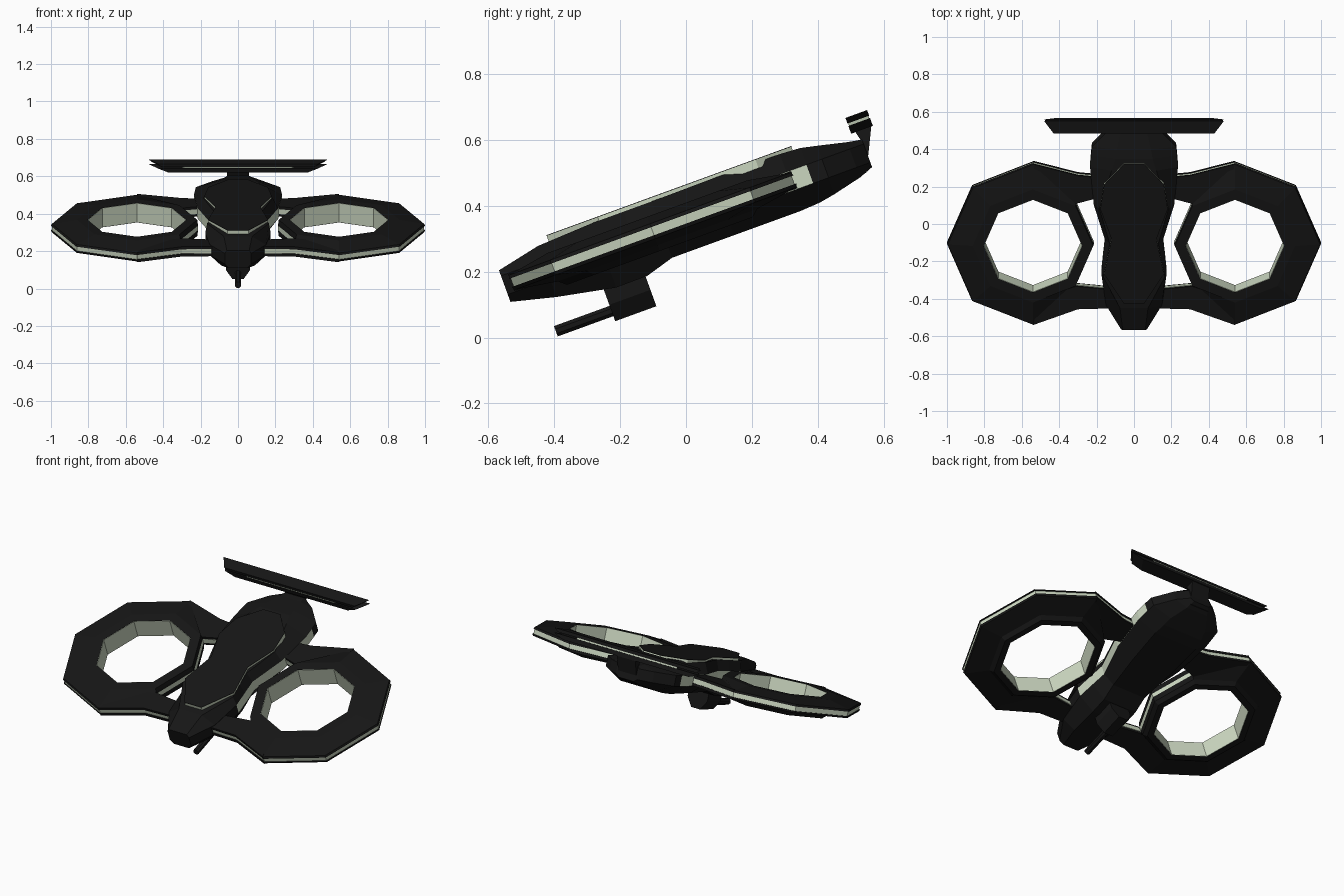
import bpy, bmesh
from math import sin, cos, pi, radians
from mathutils import Matrix

if "Cube" in bpy.data.objects:
    bpy.data.objects.remove(bpy.data.objects["Cube"])

# Everything is modelled level, then pitched nose-down and lifted
TILT = Matrix.Translation((0, 0, 0.36)) @ Matrix.Rotation(radians(20), 4, 'X')


def material(name, rgb):
    m = bpy.data.materials.new(name)
    m.diffuse_color = (*rgb, 1)
    m.use_nodes = True
    m.node_tree.nodes["Principled BSDF"].inputs["Base Color"].default_value = m.diffuse_color
    return m


DARK = material("dark_shell", (0.008, 0.008, 0.008))
PALE = material("pale_core", (0.60, 0.68, 0.53))


def loft(name, loops, mats, cyclic=False, pale=None):
    """Skin a list of equal-length closed loops; cap the ends unless cyclic."""
    bm = bmesh.new()
    rows = [[bm.verts.new(p) for p in lp] for lp in loops]
    n, count = len(rows[0]), len(rows)
    for i in range(count if cyclic else count - 1):
        a, b = rows[i], rows[(i + 1) % count]
        for j in range(n):
            f = bm.faces.new((a[j], a[(j + 1) % n], b[(j + 1) % n], b[j]))
            if pale and pale(i, j):
                f.material_index = 1
    if not cyclic:
        bm.faces.new(rows[0])
        bm.faces.new(rows[-1])
    bmesh.ops.recalc_face_normals(bm, faces=bm.faces)
    bmesh.ops.transform(bm, matrix=TILT, verts=bm.verts)
    me = bpy.data.meshes.new(name)
    bm.to_mesh(me)
    bm.free()
    for m in mats:
        me.materials.append(m)
    ob = bpy.data.objects.new(name, me)
    bpy.context.collection.objects.link(ob)
    return ob


def slab(name, outline, z0, z1, mat, s0=1, s1=1):
    """Flat plate from an (x, y) outline, with optional x taper."""
    return loft(name, [[(x * s, y, z) for x, y in outline]
                       for z, s in ((z0, s0), (z1, s1))], [mat])


def mirrored(half):
    return half + [(-x, y) for x, y in reversed(half)]


# Fuselage: (y, belt half width, top half width, top z, bottom half width, bottom z)
stations = [(-.587, .07, .06, .048, .05, -.054), (-.45, .15, .075, .077, .09, -.088),
            (-.27, .175, .165, .086, .11, -.123), (-.17, .165, .145, .086, .11, -.122),
            (-.08, .155, .13, .086, .11, -.096), (.12, .215, .185, .088, .13, -.096),
            (.335, .235, .12, .088, .14, -.096), (.40, .23, .10, .084, .13, -.092),
            (.45, .225, .09, .073, .12, -.083), (.54, .14, .07, .052, .07, -.062),
            (.585, .07, .06, .044, .05, -.045)]
loops = []
for y, hw, tw, zt, bw, zb in stations:
    half = [(bw, zb), (hw, -.03), (hw, .03), (tw, zt)]
    loops.append([(x, y, z) for x, z in mirrored(half)])
loft("fuselage", loops, [DARK, PALE], pale=lambda i, j: 2 <= i < 7 and i != 5 and j in (1, 5)
     or i == 5 and j in (1, 5))

# Canopy panel with pale edge and dark lid
canopy = mirrored([(.055, -.415), (.16, -.25), (.12, -.05), (.18, .12), (.16, .26), (.055, .376)])
slab("canopy_edge", canopy, .07, .097, PALE)
slab("canopy_lid", canopy, .097, .099, DARK)


# Rotor ducts: octagonal rings, thinner on the side facing the fuselage
def duct(name, side, profile, mat):
    rows = []
    for k in range(8):
        a = k * pi / 4
        row = []
        for r, z in profile:
            r = min(r, .325) if cos(a) < -.1 else r
            row.append((side * (.54 + r * cos(a)), -.108 + r * sin(a), z))
        rows.append(row)
    return loft(name, rows, [mat], cyclic=True)


arm_back = [(.54, .35), (.30, .285), (.15, .27), (.15, .17), (.31, .125), (.50, .19)]
arm_front = [(.54, -.565), (.30, -.475), (.12, -.47), (.12, -.365), (.31, -.345), (.50, -.41)]

for side, tag in ((1, "right"), (-1, "left")):
    duct("duct_belt_" + tag, side, [(.27, -.014), (.454, -.014), (.454, .014), (.27, .014)], PALE)
    duct("duct_liner_" + tag, side, [(.262, -.062), (.275, -.062), (.275, .046), (.262, .046)], PALE)
    duct("duct_top_" + tag, side,
         [(.264, .013), (.46, .013), (.455, .024), (.322, .047), (.264, .047)], DARK)
    duct("duct_bottom_" + tag, side,
         [(.264, -.013), (.46, -.013), (.455, -.024), (.322, -.045), (.30, -.064), (.264, -.064)], DARK)
    # Arms joining ducts to fuselage
    for arm, where in ((arm_back, "back"), (arm_front, "front")):
        shape = [(side * x, y) for x, y in arm]
        label = "arm_%s_%s_" % (where, tag)
        slab(label + "core", [(x, y * .99) for x, y in shape], -.014, .014, PALE)
        slab(label + "top", shape, .013, .028, DARK)
        slab(label + "bottom", shape, -.028, -.013, DARK)

# Tail spoiler: two dark plates around a pale strip, on a short pylon
wing = mirrored([(.43, .56), (.48, .63)])
slab("spoiler_lower", wing, .072, .097, DARK, .86, 1)
slab("spoiler_strip", mirrored([(.29, .562), (.33, .628)]), .096, .106, PALE)
slab("spoiler_upper", wing, .105, .123, DARK, .95, 1)
pylon = [(.54, -.05), (.58, .046), (.573, .076), (.627, .076), (.563, -.055)]
loft("spoiler_pylon", [[(x, y, z) for y, z in pylon] for x in (-.06, .06)], [DARK])

# Belly turret and barrel
base = [(-.065, -.308), (.065, -.308), (.065, -.175), (-.065, -.175)]
slab("turret_mount", base, -.165, -.09, DARK)
slab("turret_body", base, -.218, -.165, DARK, .45, 1)
loft("barrel", [[(.018 * cos(k * pi / 4 + pi / 8), y, -.185 + .018 * sin(k * pi / 4 + pi / 8))
                 for k in range(8)] for y in (-.488, -.29)], [DARK])
